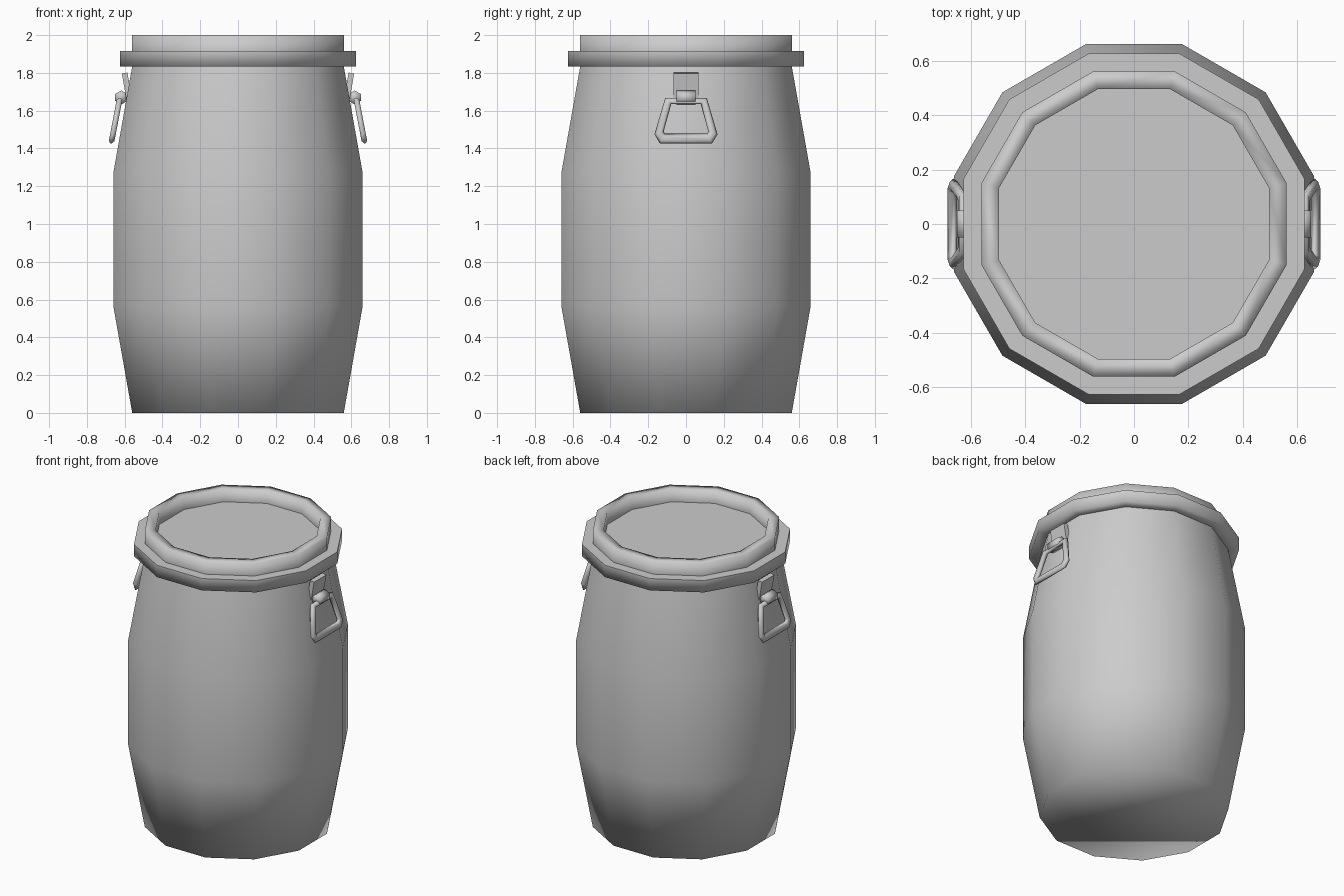
import bpy, bmesh, math
from mathutils import Matrix, Vector

if "Cube" in bpy.data.objects:
    bpy.data.objects.remove(bpy.data.objects["Cube"])

SIDES = 12
GREY = (0.6, 0.6, 0.6, 1.0)
mat = bpy.data.materials.new("plain grey")
mat.use_nodes = True
mat.diffuse_color = GREY
mat.node_tree.nodes["Principled BSDF"].inputs["Base Color"].default_value = GREY


def finish(name, bm, smooth=True):
    bmesh.ops.recalc_face_normals(bm, faces=bm.faces)
    mesh = bpy.data.meshes.new(name)
    for f in bm.faces:
        f.smooth = smooth
    bm.to_mesh(mesh)
    bm.free()
    mesh.materials.append(mat)
    obj = bpy.data.objects.new(name, mesh)
    bpy.context.collection.objects.link(obj)
    return obj


def skin(bm, rows, closed=False):
    """Join equal closed loops of points with quads."""
    loops = [[bm.verts.new(p) for p in row] for row in rows]
    pairs = list(zip(loops, loops[1:]))
    if closed:
        pairs.append((loops[-1], loops[0]))
    for a, b in pairs:
        for i in range(len(a)):
            j = (i + 1) % len(a)
            bm.faces.new((a[i], a[j], b[j], b[i]))
    return loops


def ring(flat_radius, z):
    """Twelve-sided loop with flat sides facing the axes."""
    r = flat_radius / math.cos(math.pi / SIDES)
    angles = [(i + 0.5) * math.tau / SIDES for i in range(SIDES)]
    return [Vector((r * math.cos(a), r * math.sin(a), z)) for a in angles]


def lathe(name, profile, cap_first=False, flip=False):
    bm = bmesh.new()
    loops = skin(bm, [ring(r, z) for r, z in profile])
    if cap_first:
        bm.faces.new(loops[0])
    obj = finish(name, bm)
    if flip:
        obj.data.flip_normals()
    return obj


# Barrel body, smooth right round the base edge
lathe("barrel_body", [(0.56, 0), (0.66, 0.565), (0.66, 1.27), (0.56, 1.835)], True)

# Clamping band: smooth side and underside, flat top
lathe("band_side", [(0.56, 1.835), (0.625, 1.835), (0.625, 1.915)])
band_top = lathe("band_top", [(0.56, 1.915), (0.625, 1.915)])

# Raised rim and recessed lid
lathe("lid_rim", [(0.56, 1.915), (0.56, 2.0), (0.495, 2.0), (0.495, 1.915)])
bm = bmesh.new()
bm.faces.new([bm.verts.new(p) for p in ring(0.495, 1.915)])
lid = finish("lid_panel", bm, False)
for obj in (band_top, lid):
    if obj.data.polygons[0].normal.z < 0:
        obj.data.flip_normals()

# Carrying handles on both sides
TILT = math.atan2(0.1, 0.565)
OUTER = [(0.11, 1.668), (0.167, 1.475), (0.137, 1.425)]
INNER = [(0.078, 1.635), (0.118, 1.49), (0.112, 1.478)]
SECTION = [(0, 0), (0.25, 1), (0.75, 1), (1, 0), (0.75, -1), (0.25, -1)]


def mirrored(half):
    return half + [(-y, z) for y, z in reversed(half)]


for side, label in ((1, "left"), (-1, "right")):
    turn = Matrix.Rotation(0 if side == 1 else math.pi, 4, 'Z')

    # Mounting plate lying on the sloped wall
    bm = bmesh.new()
    bmesh.ops.create_cube(bm, size=1, matrix=turn
                          @ Matrix.Translation((0.588, 0, 1.73))
                          @ Matrix.Rotation(TILT, 4, 'Y')
                          @ Matrix.Diagonal((0.03, 0.13, 0.14, 1)))
    finish(label + "_handle_plate", bm, False)

    # Hinge sleeve around the top bar
    bm = bmesh.new()
    bmesh.ops.create_cone(bm, cap_ends=True, segments=6, radius1=0.037,
                          radius2=0.037, depth=0.1, matrix=turn
                          @ Matrix.Translation((0.618, 0, 1.67))
                          @ Matrix.Rotation(math.pi / 2, 4, 'X'))
    finish(label + "_handle_hinge", bm)

    # Trapezoid grip hanging slightly outward
    bm = bmesh.new()
    rows = []
    for t, d in SECTION:
        row = []
        for (yo, zo), (yi, zi) in zip(mirrored(OUTER), mirrored(INNER)):
            y, z = yo + (yi - yo) * t, zo + (zi - zo) * t
            x = 0.627 + (1.66 - z) * 0.19 + d * 0.015
            row.append(turn @ Vector((x, y, z)))
        rows.append(row)
    skin(bm, rows, closed=True)
    finish(label + "_handle_grip", bm)
